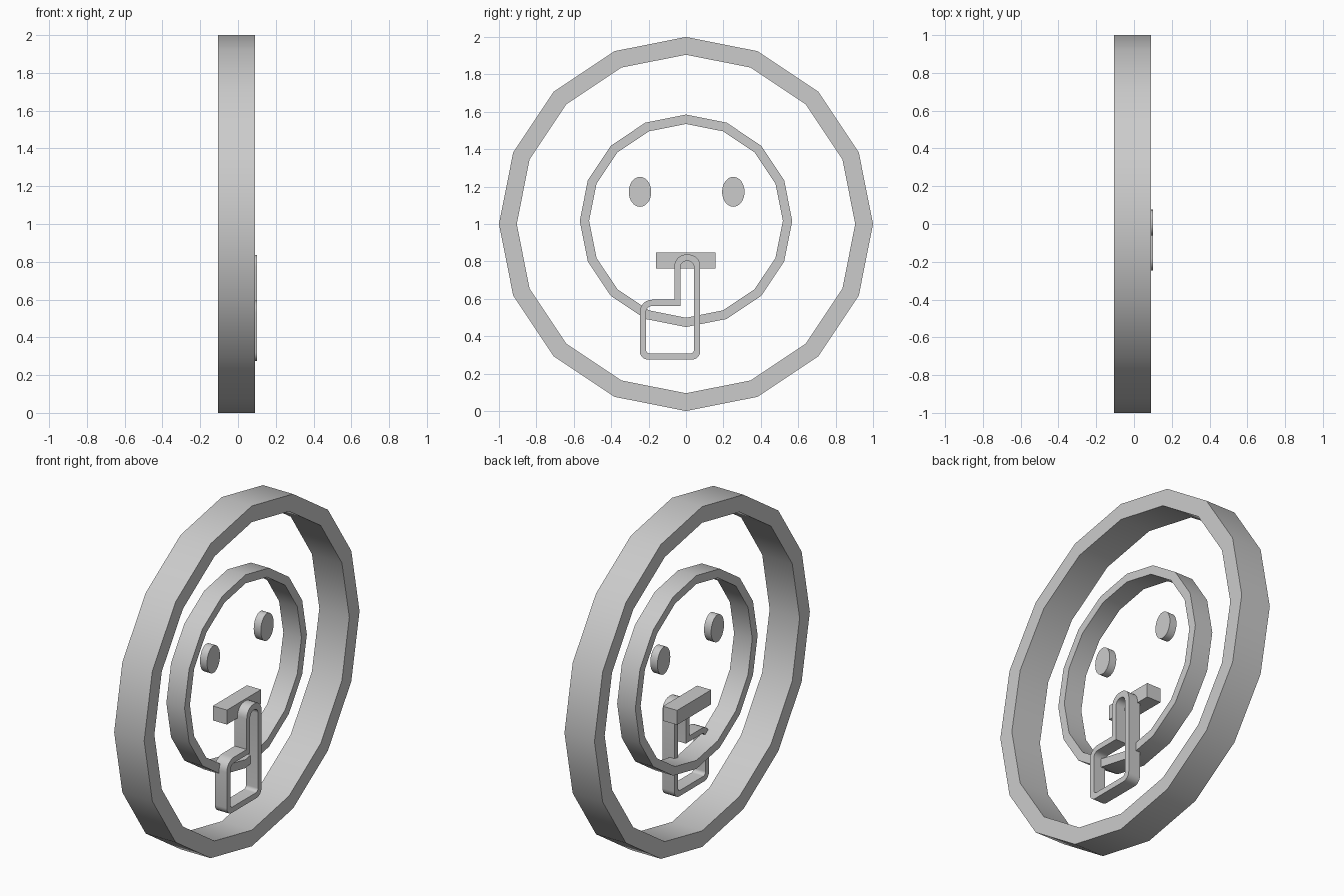
import bpy, bmesh, math

if "Cube" in bpy.data.objects:
    bpy.data.objects.remove(bpy.data.objects["Cube"])


def finish(name, bm):
    bmesh.ops.recalc_face_normals(bm, faces=bm.faces)
    mesh = bpy.data.meshes.new(name)
    bm.to_mesh(mesh)
    bm.free()
    obj = bpy.data.objects.new(name, mesh)
    bpy.context.collection.objects.link(obj)
    bpy.ops.object.select_all(action='DESELECT')
    obj.select_set(True)
    bpy.context.view_layer.objects.active = obj
    bpy.ops.object.shade_smooth_by_angle(angle=math.radians(30))
    return obj


def plate(name, outline, x0, x1):
    """Solid (y, z) outline extruded along x."""
    bm = bmesh.new()
    a, b = [[bm.verts.new((x, y, z)) for y, z in outline] for x in (x0, x1)]
    bm.faces.new(a)
    bm.faces.new(b)
    n = len(a)
    for i in range(n):
        j = (i + 1) % n
        bm.faces.new((a[i], a[j], b[j], b[i]))
    return finish(name, bm)


def frame(name, outer, inner, x0, x1):
    """Hollow frame between two matching (y, z) outlines."""
    bm = bmesh.new()
    loops = [[bm.verts.new((x, y, z)) for y, z in pts]
             for pts, x in ((outer, x0), (outer, x1), (inner, x1), (inner, x0))]
    n = len(outer)
    for k in range(4):
        a, b = loops[k], loops[(k + 1) % 4]
        for i in range(n):
            j = (i + 1) % n
            bm.faces.new((a[i], a[j], b[j], b[i]))
    return finish(name, bm)


def ellipse(cy, cz, ry, rz, sides):
    return [(cy + ry * math.cos(2 * math.pi * i / sides),
             cz + rz * math.sin(2 * math.pi * i / sides)) for i in range(sides)]


def rounded(corners, steps=6):
    """Counter-clockwise (y, z, radius, start quadrant) right-angle corners."""
    pts = []
    for y, z, r, q in corners:
        if r == 0:
            pts.append((y, z))
            continue
        mid = math.radians(q * 90 + 45)
        cy = y - r * math.copysign(1, math.cos(mid))
        cz = z - r * math.copysign(1, math.sin(mid))
        for i in range(steps + 1):
            t = math.radians(q * 90 + 90 * i / steps)
            pts.append((cy + r * math.cos(t), cz + r * math.sin(t)))
    return pts


# Faceted rings
frame("outer_ring", ellipse(0, 1, 1, 1, 16), ellipse(0, 1, .905, .905, 16), -.105, .09)
frame("head_ring", ellipse(0, 1.017, .568, .568, 16),
      ellipse(0, 1.017, .518, .518, 16), -.068, .05)

# Eyes
for side, y in (("left", -.246), ("right", .253)):
    plate("eye_" + side, ellipse(y, 1.172, .06, .08, 32), -.033, .013)

# Mouth bar
plate("mouth", [(-.16, .763), (.157, .763), (.157, .848), (-.16, .848)], -.052, .04)

# Hand outline: palm with a raised finger
hand_outer = rounded([(.076, .837, .062, 0), (-.062, .837, .062, 1), (-.062, .595, 0, 0),
                      (-.247, .595, .065, 1), (-.247, .275, .045, 2), (.076, .275, .045, 3)])
hand_inner = rounded([(.043, .802, .034, 0), (-.03, .802, .034, 1), (-.03, .562, 0, 0),
                      (-.214, .562, .035, 1), (-.214, .308, .02, 2), (.043, .308, .02, 3)])
frame("hand", hand_outer, hand_inner, .022, .1)
